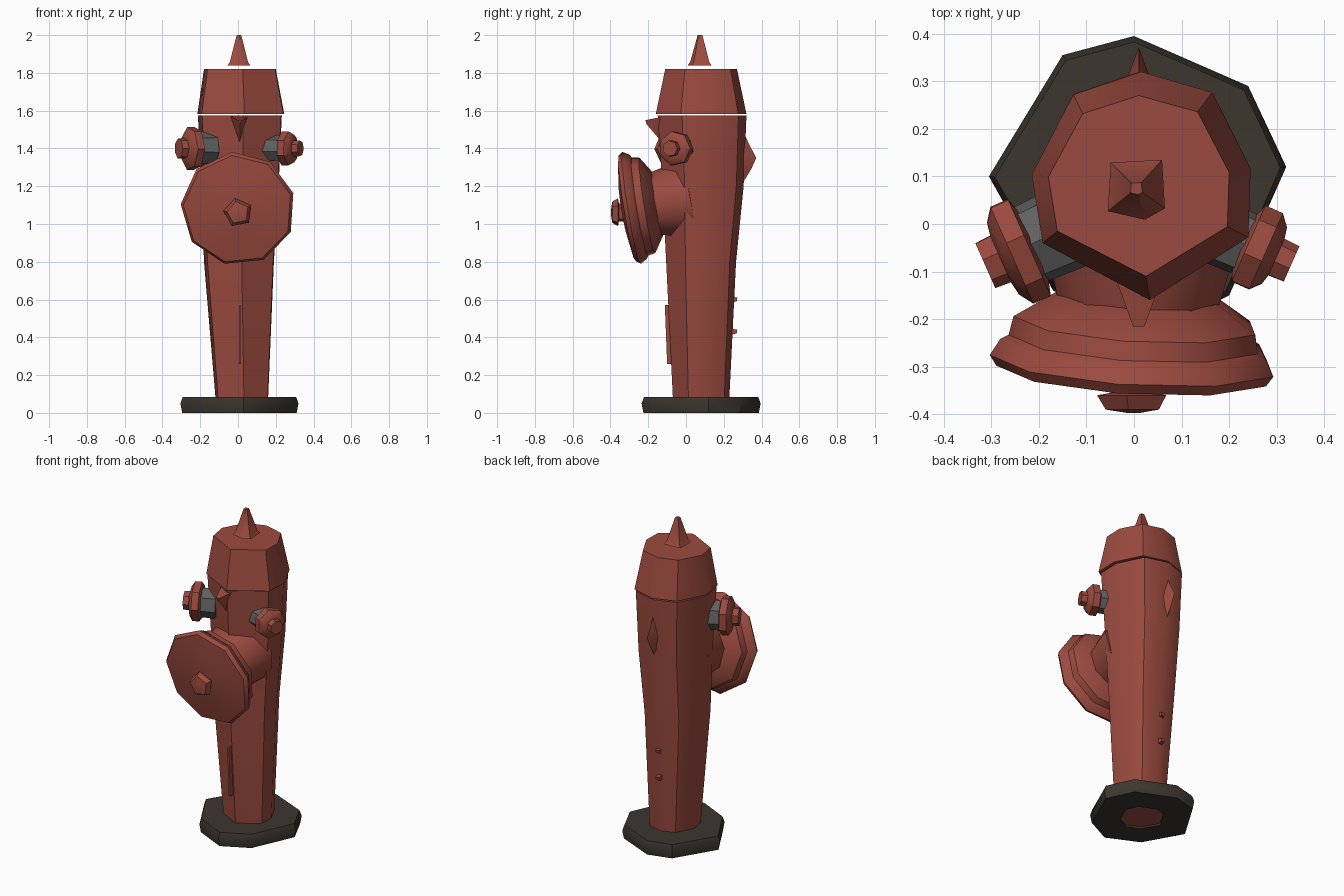
import bpy, bmesh, math
from mathutils import Vector

cube = bpy.data.objects.get("Cube")
if cube:
    bpy.data.objects.remove(cube, do_unlink=True)


def material(name, rgb):
    m = bpy.data.materials.new(name)
    m.use_nodes = True
    m.diffuse_color = (*rgb, 1)
    m.node_tree.nodes["Principled BSDF"].inputs["Base Color"].default_value = (*rgb, 1)
    return m


RED = material("faded red paint", (0.33, 0.07, 0.05))
DARK = material("dark base", (0.045, 0.037, 0.028))
GREY = material("grey metal", (0.12, 0.12, 0.12))


def loft(name, rings, mat, closed=False, angle=40):
    """Skin a row of equal-length rings; cap the ends unless it is a closed loop."""
    bm = bmesh.new()
    rows = [[bm.verts.new(p) for p in ring] for ring in rings]
    n = len(rows[0])
    pairs = list(zip(rows, rows[1:]))
    if closed:
        pairs.append((rows[-1], rows[0]))
    else:
        bm.faces.new(rows[0])
        bm.faces.new(rows[-1])
    for a, b in pairs:
        for i in range(n):
            j = (i + 1) % n
            bm.faces.new((a[i], a[j], b[j], b[i]))
    bmesh.ops.recalc_face_normals(bm, faces=bm.faces)
    mesh = bpy.data.meshes.new(name)
    bm.to_mesh(mesh)
    bm.free()
    mesh.materials.append(mat)
    ob = bpy.data.objects.new(name, mesh)
    bpy.context.collection.objects.link(ob)
    bpy.ops.object.select_all(action='DESELECT')
    ob.select_set(True)
    bpy.context.view_layer.objects.active = ob
    bpy.ops.object.shade_smooth_by_angle(angle=math.radians(angle))
    return ob


# Uneven eight-sided plan with a pointed front, shared by barrel and bonnet
PLAN = [(-.62, .8), (0, 1), (.65, .82), (1, .15), (.98, -.45), (.08, -1), (-.9, -.5), (-1, .1)]


def plan_ring(z, cx, cy, rx, ry):
    return [(cx + rx * x, cy + ry * y, z) for x, y in PLAN]


def turned(name, profile, centre, axis, sides, mat, phase=0.0, angle=40):
    """Spin a (distance, radius) profile around any axis."""
    axis = Vector(axis).normalized()
    u = (Vector((0, 0, 1)) - axis * axis.z).normalized()
    v = axis.cross(u)
    rings = []
    for t, r in profile:
        mid = Vector(centre) + axis * t
        turns = [phase + math.tau * i / sides for i in range(sides)]
        rings.append([mid + (u * math.cos(a) + v * math.sin(a)) * r for a in turns])
    return loft(name, rings, mat, angle=angle)


def fin(name, outline, x, half, mat=RED):
    """Thin ridge lying in the side plane, given as (y, z) points."""
    return loft(name, [[(x + s * half, y, z) for y, z in outline] for s in (-1, 1)], mat)


# Base ring with a hole for the barrel
BASE = [(-.15, .355), (0, .395), (.24, .29), (.32, .12), (.2, -.15), (.03, -.235), (-.17, -.14), (-.305, .1)]


def base_ring(z, scale):
    return [(.01 + (x - .01) * scale, .08 + (y - .08) * scale, z) for x, y in BASE]


loft("base_ring", [base_ring(0, .97), base_ring(.05, 1), base_ring(.085, .96),
                   base_ring(.085, .42), base_ring(0, .42)], DARK, closed=True)

# Tapered barrel
loft("barrel", [plan_ring(.01, .015, .08, .13, .14), plan_ring(.09, .02, .08, .14, .15),
                plan_ring(.8, .005, .08, .185, .185), plan_ring(1.2, .01, .09, .205, .215),
                plan_ring(1.575, .01, .085, .222, .235)], RED)

# Bonnet and its spike
loft("bonnet", [plan_ring(1.582, .015, .08, .23, .24), plan_ring(1.82, .01, .08, .19, .19)], RED)


def spike_ring(z, r, shift=0.0):
    return [(.005 + r * x + shift, .075 + r * y, z)
            for x, y in ((-.9, .9), (.9, 1), (1, -.7), (.3, -1.1), (-1, -.8))]


loft("spike", [spike_ring(1.84, .06), spike_ring(1.858, .048), spike_ring(2, .012)], RED)

# Large front outlet: neck, domed cap and nut
AXIS = (-.06, -.98, -.16)
turned("front_neck", [(-.34, .21), (-.24, .195), (-.13, .17)], (0, -.3, 1.08), AXIS, 9, RED)
turned("front_cap", [(-.15, .175), (-.095, .26), (-.055, .268), (-.045, .285), (-.01, .305),
                     (.012, .29), (.035, .13), (.04, .02)], (0, -.3, 1.08), AXIS, 9, RED, phase=.1)
turned("front_nut", [(-.02, .05), (.02, .05), (.025, .078), (.055, .06), (.062, .015)],
       (.0, -.335, 1.06), (0, -1, 0), 5, RED, phase=.2, angle=25)

# Two side outlets, the right one larger
for side, word, size, mid in ((1, "left", .85, (.262, -.055, 1.4)),
                              (-1, "right", 1.08, (-.245, -.055, 1.4))):
    out = (side * .9, -.4, 0)
    turned(word + "_neck", [(-.12, .085 * size), (.0, .08 * size)], mid, out, 7, GREY)
    turned(word + "_cap", [(-.035, .075 * size), (-.025, .108 * size), (.015, .108 * size),
                           (.035, .08 * size), (.04, .052 * size), (.075, .05 * size)],
           mid, out, 7, RED, phase=.2, angle=30)

# Small beak-like lug under the bonnet
loft("front_lug", [[(-.04, -.11, 1.57), (.06, -.11, 1.57), (.01, -.1, 1.4)],
                   [(-.002, -.215, 1.55), (.022, -.215, 1.55), (.01, -.21, 1.53)]], RED)

# Ridges along the casting seam
loft("back_ridge", [[(.01 - w, .25, z), (.01, y, z), (.01 + w, .25, z)]
                    for z, w, y in ((1.2, .03, .29), (1.29, .04, .345), (1.35, .045, .372),
                                    (1.43, .035, .33), (1.5, .02, .3))], RED)
fin("front_seam", [(-.07, .26), (-.1, .26), (-.112, .57), (-.08, .57)], .01, .006)
for z in (.43, .6):
    fin("back_nub", [(.22, z - .02), (.268, z - .01), (.272, z + .01), (.22, z + .02)], .01, .012)
